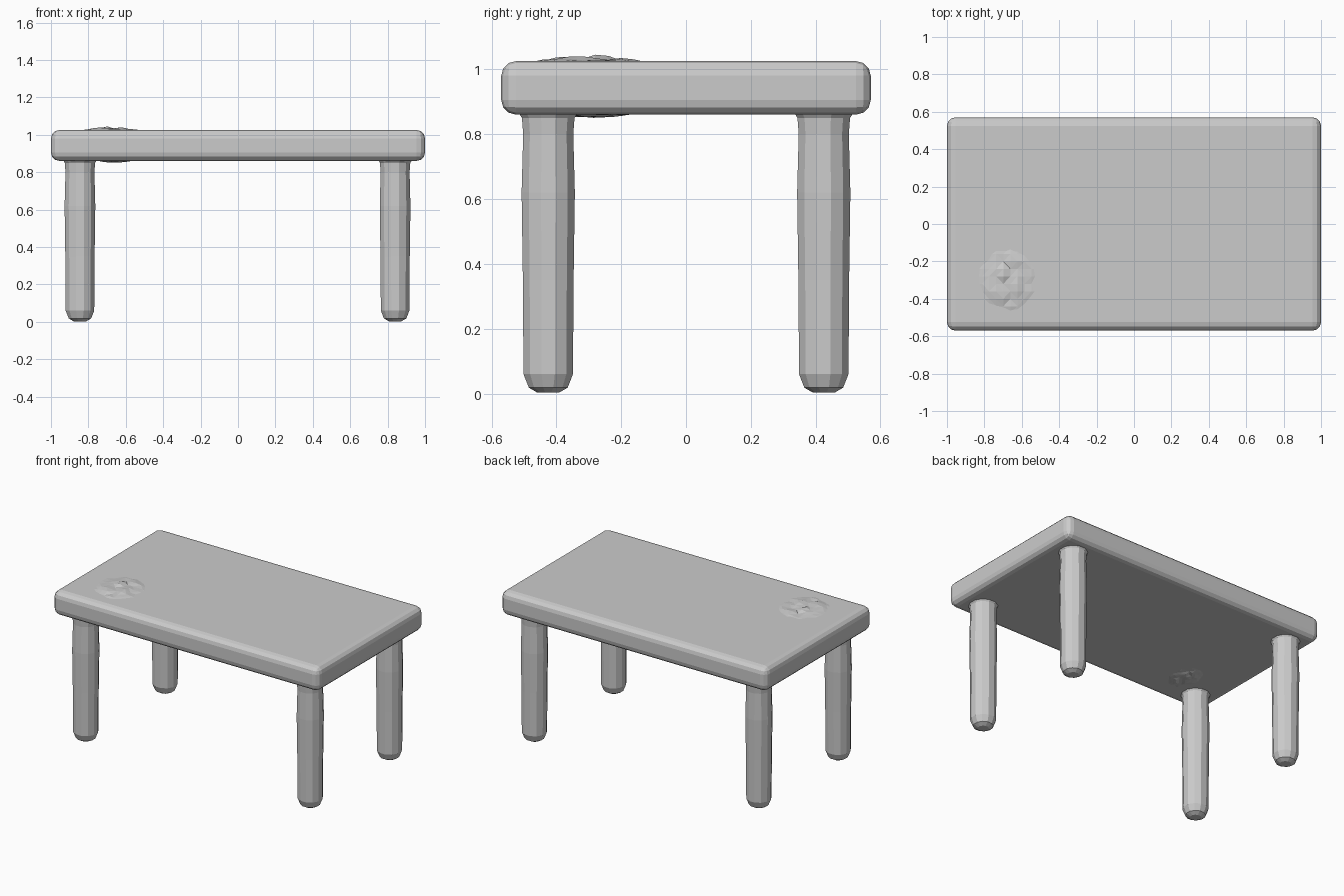
import bpy, bmesh, math, random
from mathutils import Vector

random.seed(4)
if "Cube" in bpy.data.objects:
    bpy.data.objects.remove(bpy.data.objects["Cube"], do_unlink=True)

grey = bpy.data.materials.new("plain grey")
grey.use_nodes = True
grey.diffuse_color = (0.6, 0.6, 0.6, 1)
grey.node_tree.nodes["Principled BSDF"].inputs["Base Color"].default_value = (0.6, 0.6, 0.6, 1)


def add_object(name, bm):
    bmesh.ops.recalc_face_normals(bm, faces=bm.faces)
    mesh = bpy.data.meshes.new(name)
    bm.to_mesh(mesh)
    bm.free()
    mesh.materials.append(grey)
    obj = bpy.data.objects.new(name, mesh)
    bpy.context.collection.objects.link(obj)
    return obj


# Thick slab with softened edges
bm = bmesh.new()
bmesh.ops.create_cube(bm, size=1)
for v in bm.verts:
    v.co = Vector((v.co.x * 2, v.co.y * 1.14, v.co.z * 0.165 + 0.943))
bmesh.ops.bevel(bm, geom=bm.edges[:], offset=0.045, offset_type='OFFSET',
                segments=3, profile=0.5, affect='EDGES')
add_object("table_top", bm)


# Faceted leg turned from a profile of (radius, height)
LEG = [(0.035, 0.003), (0.062, 0.018), (0.079, 0.06), (0.081, 0.35),
       (0.085, 0.62), (0.08, 0.8), (0.084, 0.85), (0.1, 0.875)]


def add_leg(name, x, y, sides=12):
    bm = bmesh.new()
    rings = []
    for r, z in LEG:
        rings.append([bm.verts.new((x + r * math.cos(a), y + r * math.sin(a), z))
                      for a in (math.tau * (i + 0.5) / sides for i in range(sides))])
    for low, high in zip(rings, rings[1:]):
        for i in range(sides):
            j = (i + 1) % sides
            bm.faces.new((low[i], low[j], high[j], high[i]))
    bm.faces.new(rings[0])
    bm.faces.new(rings[-1])
    add_object(name, bm)


for side, x in (("left", 0.84), ("right", -0.845)):
    for end, y in (("front", -0.425), ("back", 0.425)):
        add_leg(f"{end}_{side}_leg", x, y)


# Rough crumpled patches on the slab, above and below
def add_patch(name, centre, size, base, height):
    bm = bmesh.new()
    bmesh.ops.create_grid(bm, x_segments=9, y_segments=9, size=1)
    for v in bm.verts:
        fall = max(0, 1 - v.co.x ** 2 - v.co.y ** 2)
        v.co = Vector((centre[0] + v.co.x * size[0], centre[1] + v.co.y * size[1],
                       base + height * (fall * random.uniform(0.35, 1) - 0.15)))
    bmesh.ops.triangulate(bm, faces=bm.faces[:])
    if height < 0:
        bmesh.ops.reverse_faces(bm, faces=bm.faces[:])
    mesh_obj = add_object(name, bm)
    return mesh_obj


add_patch("top_rough_patch", (-0.68, -0.3), (0.17, 0.18), 1.0255, 0.024)
add_patch("underside_rough_patch", (-0.66, -0.3), (0.1, 0.14), 0.8605, -0.014)
